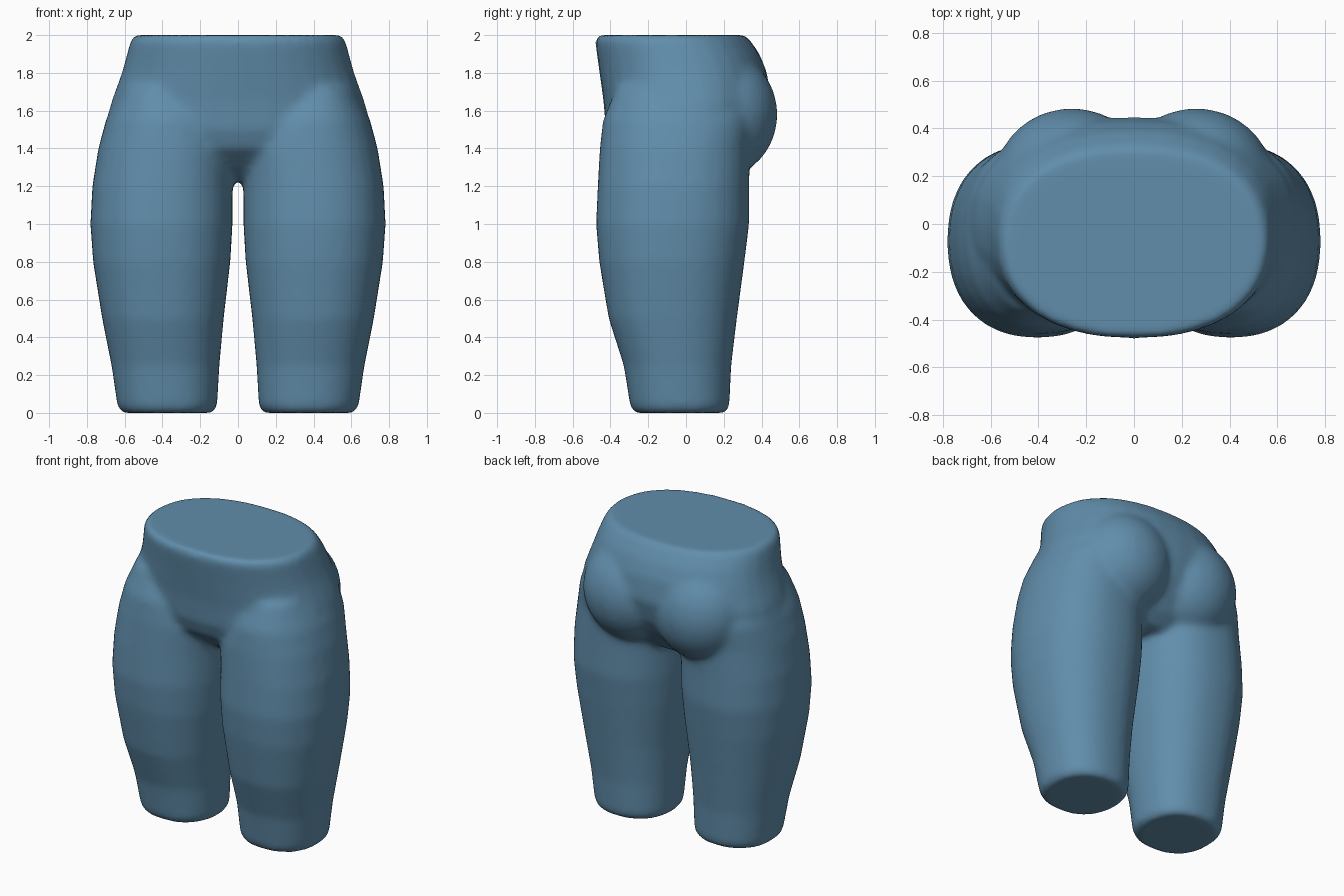
import bpy, bmesh, math
from mathutils import Matrix, Vector

cube = bpy.data.objects.get("Cube")
if cube:
    bpy.data.objects.remove(cube, do_unlink=True)

SEGMENTS = 32


def signed_power(v, p):
    return math.copysign(abs(v) ** p, v)


def loft(bm, rings, side=1, power=0.88):
    """Closed skin through rounded rings of (z, x min, x max, y front, y back)."""
    loops = []
    for z, x0, x1, y0, y1 in rings:
        loop = []
        for i in range(SEGMENTS):
            a = side * math.tau * i / SEGMENTS
            x = (x0 + x1) / 2 * side + (x1 - x0) / 2 * signed_power(math.cos(a), power)
            y = (y0 + y1) / 2 + (y1 - y0) / 2 * signed_power(math.sin(a), power)
            loop.append(bm.verts.new((x, y, z)))
        loops.append(loop)
    for low, high in zip(loops, loops[1:]):
        for i in range(SEGMENTS):
            j = (i + 1) % SEGMENTS
            bm.faces.new((low[i], low[j], high[j], high[i]))
    bm.faces.new(loops[0][::-1])
    bm.faces.new(loops[-1])


# Ring sizes from the cut thigh up into the hip
LEG = [
    (0.0, 0.135, 0.615, -0.275, 0.21),
    (0.03, 0.11, 0.638, -0.295, 0.23),
    (0.25, 0.098, 0.67, -0.33, 0.24),
    (0.5, 0.075, 0.72, -0.41, 0.27),
    (0.8, 0.04, 0.768, -0.46, 0.31),
    (1.0, 0.028, 0.782, -0.477, 0.335),
    (1.2, 0.028, 0.772, -0.468, 0.335),
    (1.4, 0.02, 0.74, -0.457, 0.34),
    (1.55, 0.06, 0.70, -0.44, 0.36),
    (1.72, 0.2, 0.62, -0.37, 0.30),
]
# Half width and depth from the crotch up to the cut waist
PELVIS = [
    (1.23, 0.2, -0.18, 0.2),
    (1.3, 0.4, -0.28, 0.28),
    (1.4, 0.6, -0.39, 0.35),
    (1.5, 0.71, -0.425, 0.41),
    (1.65, 0.67, -0.437, 0.45),
    (1.8, 0.615, -0.458, 0.43),
    (1.9, 0.588, -0.472, 0.39),
    (1.975, 0.568, -0.482, 0.338),
    (2.0, 0.545, -0.468, 0.315),
]

bm = bmesh.new()
loft(bm, [(z, -w, w, f, b) for z, w, f, b in PELVIS])
for side in (1, -1):
    loft(bm, LEG, side)
    # Buttock
    shape = Matrix.LocRotScale(Vector((0.26 * side, 0.19, 1.58)), None,
                               Vector((0.32, 0.295, 0.33)))
    bmesh.ops.create_uvsphere(bm, u_segments=32, v_segments=16, radius=1, matrix=shape)
bmesh.ops.recalc_face_normals(bm, faces=bm.faces[:])

mesh = bpy.data.meshes.new("hips_and_legs")
bm.to_mesh(mesh)
bm.free()
body = bpy.data.objects.new("hips_and_legs", mesh)
bpy.context.collection.objects.link(body)

# Blue mannequin colour
blue = bpy.data.materials.new("slate blue")
blue.use_nodes = True
colour = (0.12, 0.27, 0.41, 1)
blue.diffuse_color = colour
blue.node_tree.nodes["Principled BSDF"].inputs["Base Color"].default_value = colour
mesh.materials.append(blue)

# Fuse the parts into one skin and soften the joins
remesh = body.modifiers.new("fuse", 'REMESH')
remesh.mode = 'VOXEL'
remesh.voxel_size = 0.02
remesh.use_smooth_shade = True
soften = body.modifiers.new("soften", 'SMOOTH')
soften.factor = 0.5
soften.iterations = 12
